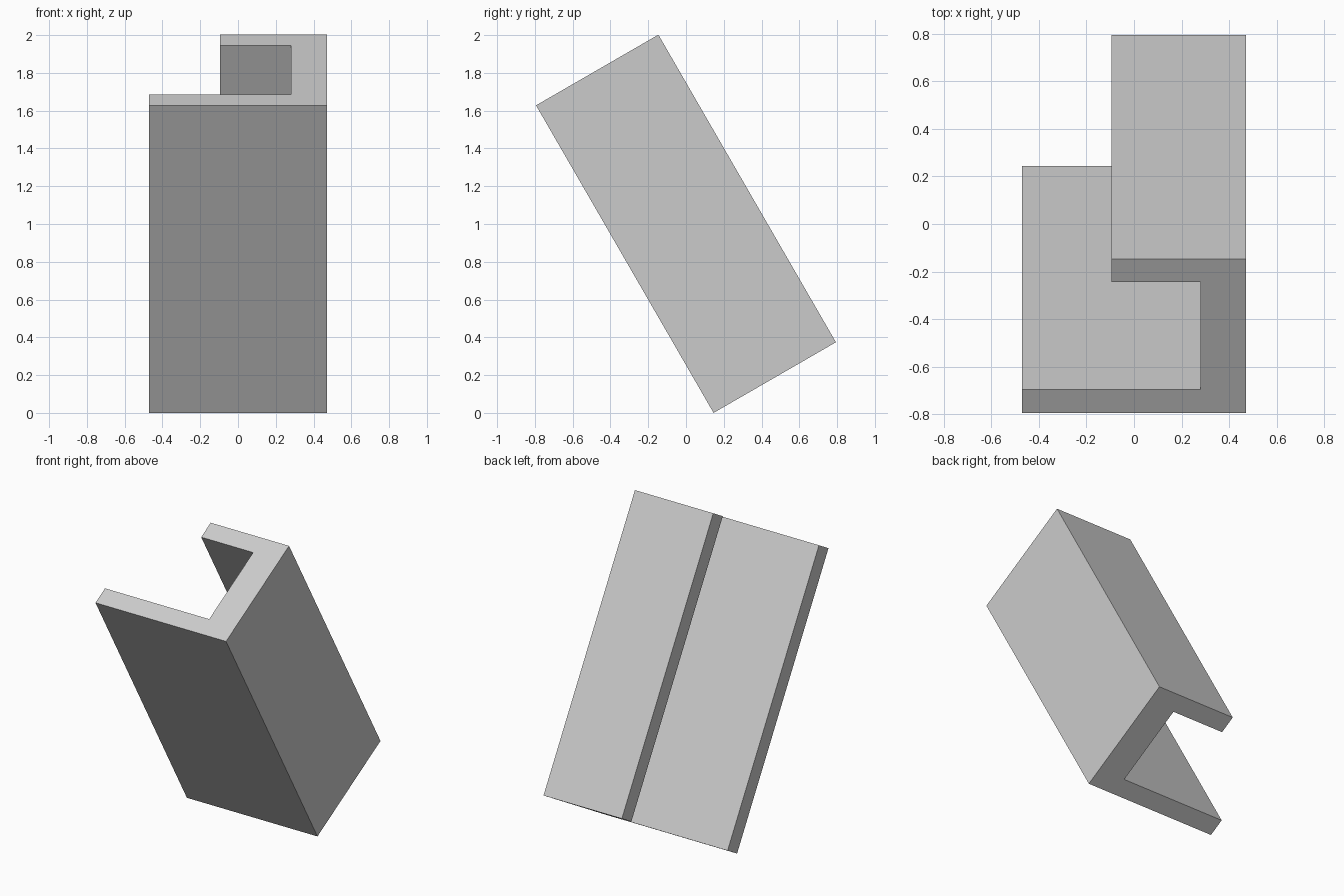
import bpy, bmesh, math

cube = bpy.data.objects.get("Cube")
if cube:
    bpy.data.objects.remove(cube, do_unlink=True)

LENGTH = 1.88       # along the channel
DEPTH = 0.748       # across the web
FLANGE = 0.113      # flange thickness
HALF_WIDTH = 0.47
WEB_INNER = 0.28    # inner face of the web
SHORT_EDGE = -0.094  # free edge of the short flange

# Plain grey material
grey = bpy.data.materials.new("plain_grey")
grey.use_nodes = True
colour = (0.6, 0.6, 0.6, 1)
grey.diffuse_color = colour
grey.node_tree.nodes["Principled BSDF"].inputs["Base Color"].default_value = colour

# Channel section: long front flange, web on the left, short rear flange
profile = [
    (-HALF_WIDTH, 0), (HALF_WIDTH, 0), (HALF_WIDTH, DEPTH), (SHORT_EDGE, DEPTH),
    (SHORT_EDGE, DEPTH - FLANGE), (WEB_INNER, DEPTH - FLANGE),
    (WEB_INNER, FLANGE), (-HALF_WIDTH, FLANGE),
]

# Extrude the section along its length
bm = bmesh.new()
base = bm.faces.new([bm.verts.new((x, y, 0)) for x, y in profile])
extruded = bmesh.ops.extrude_face_region(bm, geom=[base], use_keep_orig=True)
top = [v for v in extruded["geom"] if isinstance(v, bmesh.types.BMVert)]
bmesh.ops.translate(bm, verts=top, vec=(0, 0, LENGTH))
bmesh.ops.recalc_face_normals(bm, faces=bm.faces)
mesh = bpy.data.meshes.new("channel_beam")
bm.to_mesh(mesh)
bm.free()
mesh.materials.append(grey)

# Lean the beam forward on its lower front edge
beam = bpy.data.objects.new("channel_beam", mesh)
beam.rotation_euler.x = math.radians(30)
beam.location.y = 0.146
bpy.context.collection.objects.link(beam)
